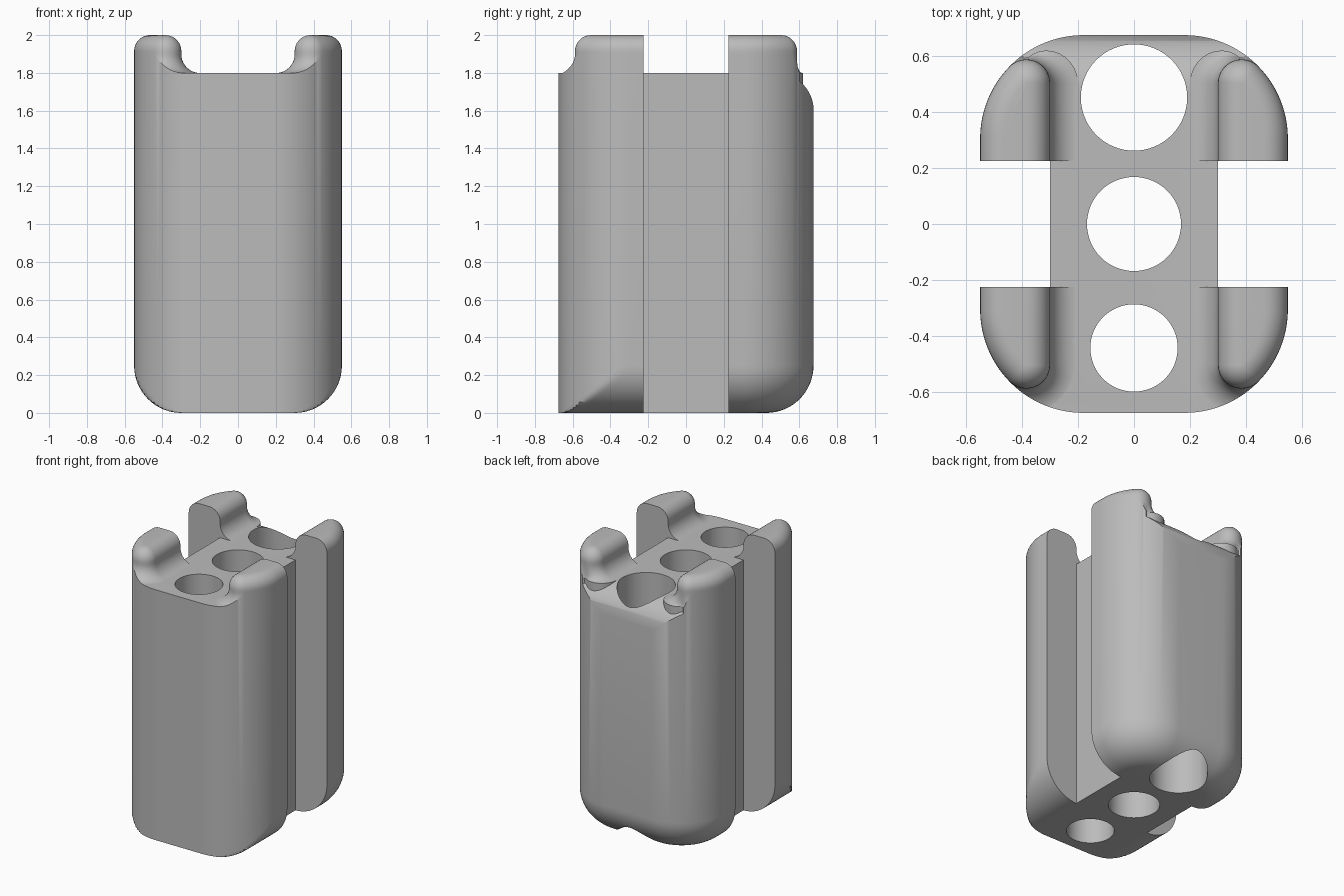
import bpy, bmesh
from math import sin, cos, pi, acos, radians, sqrt

if "Cube" in bpy.data.objects:
    bpy.data.objects.remove(bpy.data.objects["Cube"], do_unlink=True)

HALF_X, HALF_Y, CORNER = 0.55, 0.675, 0.37
CX, CY = HALF_X - CORNER, HALF_Y - CORNER    # corner arc centre
DECK, TOP, SLOT_X, SLOT_Y = 1.8, 2.0, 0.30, 0.225
BOTTOM_R = 0.25

grey = bpy.data.materials.new("plain grey")
grey.use_nodes = True
grey.diffuse_color = (0.5, 0.5, 0.5, 1)
grey.node_tree.nodes["Principled BSDF"].inputs["Base Color"].default_value = (0.5, 0.5, 0.5, 1)


def loft(name, rings):
    """Closed solid through equal-length rings of points."""
    bm = bmesh.new()
    rows = [[bm.verts.new(p) for p in ring] for ring in rings]
    n = len(rows[0])
    for a, b in zip(rows, rows[1:]):
        for i in range(n):
            j = (i + 1) % n
            bm.faces.new((a[i], a[j], b[j], b[i]))
    bm.faces.new(rows[0][::-1])
    bm.faces.new(rows[-1])
    bmesh.ops.remove_doubles(bm, verts=bm.verts, dist=1e-5)
    bmesh.ops.recalc_face_normals(bm, faces=bm.faces)
    mesh = bpy.data.meshes.new(name)
    bm.to_mesh(mesh)
    bm.free()
    mesh.materials.append(grey)
    ob = bpy.data.objects.new(name, mesh)
    bpy.context.collection.objects.link(ob)
    return ob


def box(name, x0, x1, y0, y1, z0, z1):
    return loft(name, [[(x0, y0, z), (x1, y0, z), (x1, y1, z), (x0, y1, z)] for z in (z0, z1)])


def combine(target, tool, operation):
    """Apply a boolean and discard the tool."""
    mod = target.modifiers.new("cut", 'BOOLEAN')
    mod.operation, mod.object, mod.solver = operation, tool, 'EXACT'
    bpy.context.view_layer.objects.active = target
    bpy.ops.object.modifier_apply(modifier=mod.name)
    bpy.data.objects.remove(tool, do_unlink=True)


def envelope_ring(inset, z, steps=24):
    """Rounded outline: the back is inset all round, the front only in width."""
    pts = []
    for q, (sx, sy) in enumerate([(1, 1), (-1, 1), (-1, -1), (1, -1)]):
        for k in range(steps + 1):
            a = (q + k / steps) * pi / 2
            r = CORNER - inset if sy > 0 else CORNER
            x, y = sx * CX + r * cos(a), sy * CY + r * sin(a)
            lim = HALF_X - inset
            pts.append((max(-lim, min(lim, x)), y, z))
    return pts


def horn(sx, sy):
    """Corner ridge: rounded crest, with a hollow fillet down to the deck."""
    r, fillet = 0.085, 0.1
    core = CORNER - r
    x0 = SLOT_X + r
    a0 = acos((x0 - CX) / core)
    y0 = CY + sqrt(core ** 2 - (x0 - CX) ** 2)
    spine = [(x0, SLOT_Y, pi)]
    spine += [(x0, y0, pi + (a0 - pi) * k / 16) for k in range(17)]
    spine += [(CX + core * cos(a), CY + core * sin(a), a)
              for a in (a0 * (1 - k / 12) for k in range(1, 13))]
    spine.append((CX + core, SLOT_Y, 0))

    levels = [(fillet, 1.58 if sy > 0 else 1.7)]
    for k in range(11):
        t = k / 10 * pi / 2
        levels.append((fillet * (1 - sin(t)), DECK - 0.001 + fillet * (1 - cos(t))))
    for k in range(10):
        t = k / 9 * pi / 2
        levels.append((r * (cos(t) - 1) * 0.99, TOP - r + r * sin(t)))

    rings = []
    for d, z in levels:
        ring = []
        for x, y, a in spine:
            fade = abs(cos(a)) if sy > 0 and d > 0 else 1   # back tips stay upright
            off = r + d * fade
            # keep the slot end flat
            ring.append((sx * (x + off * cos(a)), sy * (y + off * sin(a)), z))
        rings.append(ring)
    return loft("horn", rings)


# Main block with a rounded upper back edge
edge = [(-0.8, -0.1), (0.8, -0.1), (0.8, 1.6)]
edge += [(0.476 + 0.2 * cos(k / 20 * pi / 2), 1.6 + 0.2 * sin(k / 20 * pi / 2)) for k in range(21)]
edge.append((-0.8, DECK))
body = loft("holder_body", [[(x, y, z) for y, z in edge] for x in (-0.7, 0.7)])

# Four corner ridges
for sx in (-1, 1):
    for sy in (-1, 1):
        combine(body, horn(sx, sy), 'UNION')

# Trim to the rounded outer envelope
levels = []
for k in range(17):
    t = k / 16 * pi / 2
    levels.append((BOTTOM_R * (1 - sin(t)), BOTTOM_R * (1 - cos(t))))
levels.append((0, 2.1))
combine(body, loft("envelope", [envelope_ring(i, z) for i, z in levels]), 'INTERSECT')

# Side slots
for sx in (-1, 1):
    x0, x1 = sorted((sx * SLOT_X, sx * 0.9))
    combine(body, box("slot", x0, x1, -SLOT_Y - 0.0005, SLOT_Y + 0.0005, -0.2, 2.2), 'DIFFERENCE')

# Three through holes
for y, r in ((0.452, 0.19), (0.0, 0.168), (-0.443, 0.156)):
    hole = loft("hole", [[(r * cos(k * pi / 32), y + r * sin(k * pi / 32), z) for k in range(64)]
                         for z in (-0.3, 2.3)])
    combine(body, hole, 'DIFFERENCE')

# Smooth shading with crisp edges
bpy.ops.object.select_all(action='DESELECT')
body.select_set(True)
bpy.context.view_layer.objects.active = body
bpy.ops.object.shade_smooth_by_angle(angle=radians(30))
